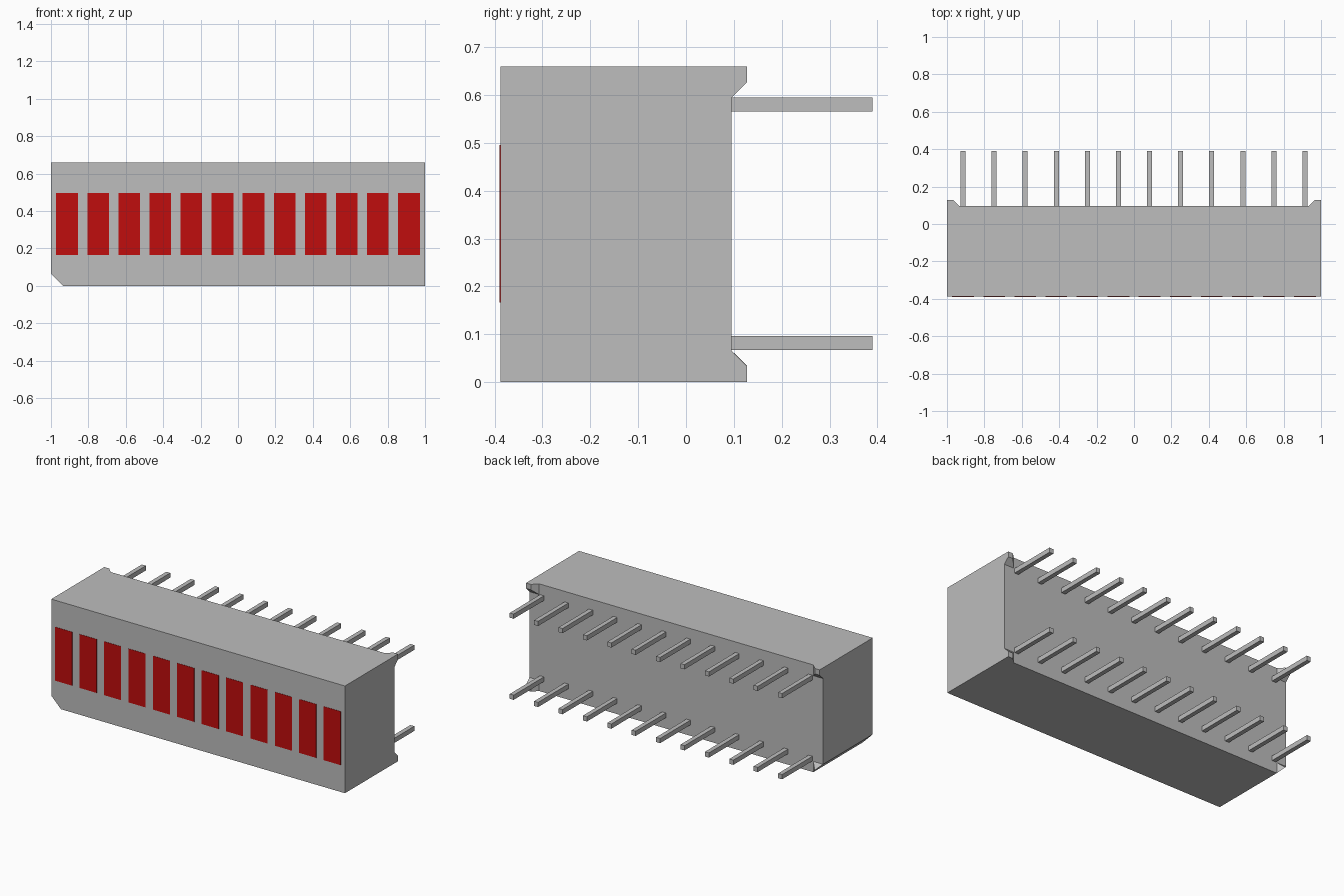
import bpy, bmesh

cube = bpy.data.objects.get("Cube")
if cube:
    bpy.data.objects.remove(cube, do_unlink=True)


def material(name, rgb):
    m = bpy.data.materials.new(name)
    m.use_nodes = True
    m.diffuse_color = (*rgb, 1)
    m.node_tree.nodes["Principled BSDF"].inputs["Base Color"].default_value = (*rgb, 1)
    return m


GREY = material("light grey", (0.51, 0.51, 0.51))
RED = material("red", (0.53, 0.004, 0.004))

HEIGHT = 0.66
FRONT, BACK, FOOT_END, PIN_END = -0.388, 0.095, 0.128, 0.39
CUT = 0.066          # corner cut and foot base size
TIP = CUT / 2        # foot end size
COUNT, PITCH = 12, 0.1662


def loft(name, mat, ring_a, y_a, ring_b, y_b):
    """Solid between two matching (x, z) outlines at depths y_a and y_b."""
    bm = bmesh.new()
    a = [bm.verts.new((x, y_a, z)) for x, z in ring_a]
    b = [bm.verts.new((x, y_b, z)) for x, z in ring_b]
    bm.faces.new(a)
    bm.faces.new(b)
    n = len(a)
    for i in range(n):
        j = (i + 1) % n
        bm.faces.new((a[i], a[j], b[j], b[i]))
    bmesh.ops.remove_doubles(bm, verts=bm.verts, dist=1e-5)
    bmesh.ops.recalc_face_normals(bm, faces=bm.faces)
    mesh = bpy.data.meshes.new(name)
    bm.to_mesh(mesh)
    bm.free()
    mesh.materials.append(mat)
    obj = bpy.data.objects.new(name, mesh)
    bpy.context.collection.objects.link(obj)
    return obj


def rect(x0, x1, z0, z1):
    return [(x0, z0), (x1, z0), (x1, z1), (x0, z1)]


def box(name, mat, x0, x1, y0, y1, z0, z1):
    return loft(name, mat, rect(x0, x1, z0, z1), y0, rect(x0, x1, z0, z1), y1)


# Housing with one cut corner
outline = [(-1 + CUT, 0), (1, 0), (1, HEIGHT), (-1, HEIGHT), (-1, CUT)]
loft("housing", GREY, outline, FRONT, outline, BACK)

# Tapered standoff feet on the three full corners
for side, level, label in ((1, 0, "left_lower"), (1, 1, "left_upper"), (-1, 1, "right_upper")):
    z, up = (HEIGHT, -1) if level else (0, 1)
    base = rect(side, side * (1 - CUT), z, z + up * CUT)
    end = rect(side, side * (1 - TIP), z, z + up * TIP)
    loft(label + "_foot", GREY, base, BACK, end, FOOT_END)

# Remaining sliver of the foot on the cut corner
base = [(-1 + CUT, 0), (-1 + CUT, CUT), (-1, CUT)]
end = [(-1 + TIP + d, TIP + e) for d, e in ((0.001, 0), (0.001, 0.001), (0, 0.001))]
loft("right_lower_foot", GREY, base, BACK, end, FOOT_END)

# Light segments on the front and two rows of pins on the back
for i in range(COUNT):
    x = (i - (COUNT - 1) / 2) * PITCH
    box(f"light_segment_{i + 1}", RED, x - 0.058, x + 0.058, FRONT - 0.002, FRONT, 0.166, 0.496)
    for row, z in (("lower", 0.0815), ("upper", 0.5805)):
        box(f"{row}_pin_{i + 1}", GREY, x - 0.0135, x + 0.0135, BACK - 0.01, PIN_END,
            z - 0.0145, z + 0.0145)
